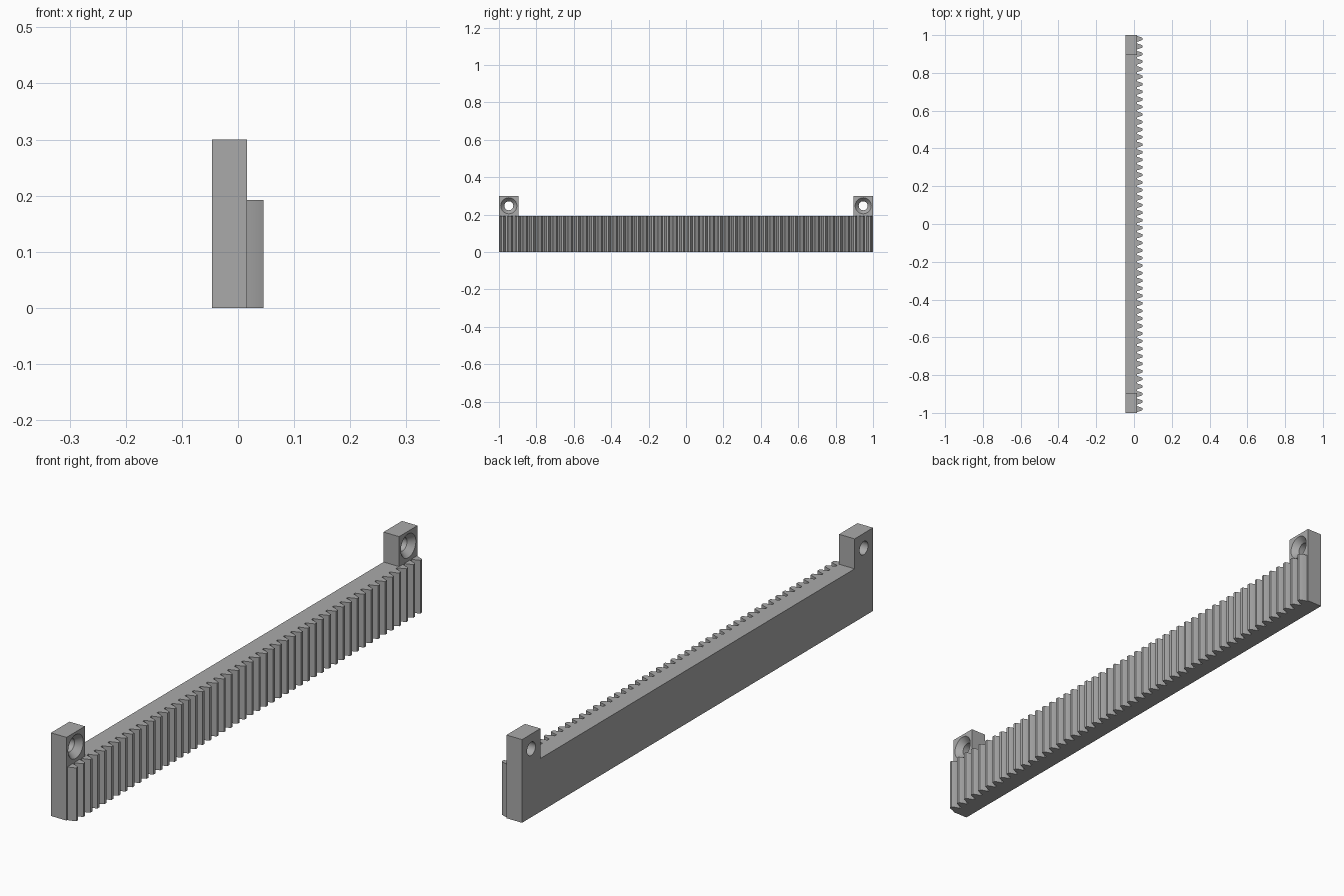
import bpy, bmesh, math
from mathutils import Matrix, Vector

cube = bpy.data.objects.get("Cube")
if cube:
    bpy.data.objects.remove(cube, do_unlink=True)

BACK, FACE, TIP = -0.046, 0.016, 0.045
RAIL_H, LUG_H, LUG_W = 0.192, 0.30, 0.105
TEETH = 50
PITCH = 2 / TEETH

steel = bpy.data.materials.new("grey steel")
steel.use_nodes = True
steel.diffuse_color = (0.4, 0.4, 0.4, 1)
steel.node_tree.nodes["Principled BSDF"].inputs["Base Color"].default_value = (0.4, 0.4, 0.4, 1)


def make_object(name, bm):
    bmesh.ops.recalc_face_normals(bm, faces=bm.faces)
    mesh = bpy.data.meshes.new(name)
    bm.to_mesh(mesh)
    bm.free()
    mesh.materials.append(steel)
    obj = bpy.data.objects.new(name, mesh)
    bpy.context.collection.objects.link(obj)
    return obj


def extrude_profile(bm, points, direction):
    face = bm.faces.new([bm.verts.new(p) for p in points])
    moved = bmesh.ops.extrude_face_region(bm, geom=[face], use_keep_orig=True)["geom"]
    verts = [g for g in moved if isinstance(g, bmesh.types.BMVert)]
    bmesh.ops.translate(bm, verts=verts, vec=direction)


# Rail with a raised mounting lug at each end
inner = 1 - LUG_W
outline = [(-1, 0), (1, 0), (1, LUG_H), (inner, LUG_H), (inner, RAIL_H),
           (-inner, RAIL_H), (-inner, LUG_H), (-1, LUG_H)]
bm = bmesh.new()
extrude_profile(bm, [(BACK, y, z) for y, z in outline], Vector((FACE - BACK, 0, 0)))
rail = make_object("rail", bm)

# Countersunk screw holes, cut through the lugs
BORE, SINK, SINK_DEPTH, OVER = 0.024, 0.043, 0.022, 0.01
slope = (SINK - BORE) / SINK_DEPTH
hole_profile = [(BACK - OVER, BORE), (FACE - SINK_DEPTH, BORE),
                (FACE + OVER, SINK + OVER * slope)]
SIDES = 48
bm = bmesh.new()
for side in (-1, 1):
    rings = []
    for x, r in hole_profile:
        angles = [2 * math.pi * i / SIDES for i in range(SIDES)]
        rings.append([bm.verts.new((x, side * (1 - LUG_W / 2) + r * math.cos(a),
                                    0.247 + r * math.sin(a))) for a in angles])
    for a, b in zip(rings, rings[1:]):
        for i in range(SIDES):
            j = (i + 1) % SIDES
            bm.faces.new((a[i], a[j], b[j], b[i]))
    bm.faces.new(rings[0])
    bm.faces.new(rings[-1])
cutter = make_object("screw_hole_cutter", bm)
cutter.hide_render = True

cut = rail.modifiers.new("screw holes", "BOOLEAN")
cut.object = cutter
cut.operation = "DIFFERENCE"
cut.solver = "EXACT"
bpy.context.view_layer.objects.active = rail
rail.select_set(True)
bpy.ops.object.modifier_apply(modifier=cut.name)
bpy.data.objects.remove(cutter, do_unlink=True)

# Row of gear teeth with slightly bulged flanks
depth = TIP - FACE
half_profile = [(0, 0.0155), (0.25, 0.0135), (0.5, 0.0113), (0.75, 0.0086), (1, 0.0053)]
tooth = half_profile + [(t, -w) for t, w in reversed(half_profile)]
bm = bmesh.new()
for n in range(TEETH):
    y = -1 + PITCH * (n + 0.5)
    extrude_profile(bm, [(FACE + t * depth, y + w, 0) for t, w in tooth],
                    Vector((0, 0, RAIL_H)))
teeth = make_object("rack_teeth", bm)
teeth.select_set(True)
bpy.ops.object.shade_smooth_by_angle(angle=math.radians(25))
